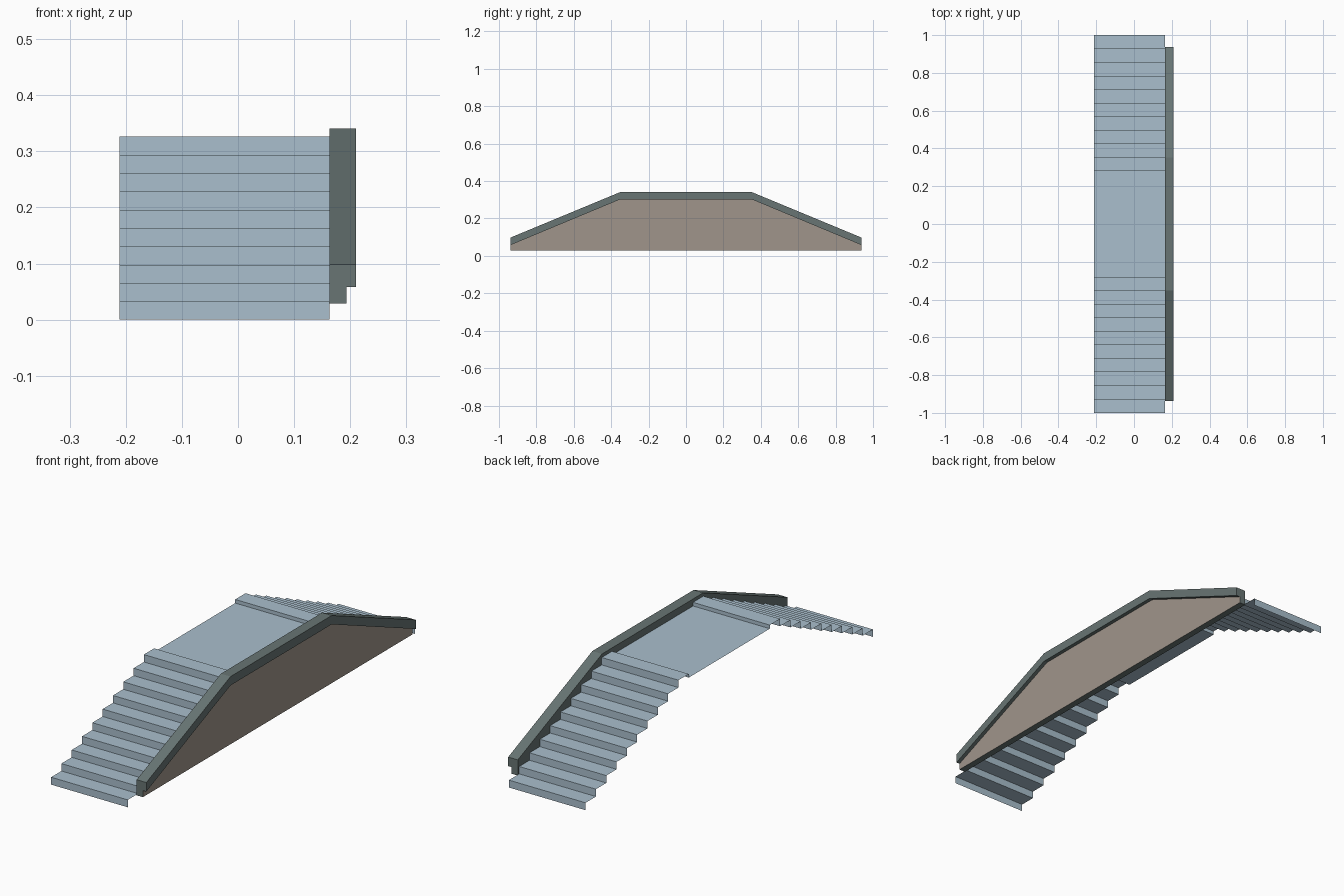
import bpy
import bmesh

cube = bpy.data.objects.get("Cube")
if cube:
    bpy.data.objects.remove(cube, do_unlink=True)


def make_material(name, rgb):
    mat = bpy.data.materials.new(name)
    mat.use_nodes = True
    color = (*rgb, 1)
    mat.diffuse_color = color
    mat.node_tree.nodes["Principled BSDF"].inputs["Base Color"].default_value = color
    return mat


def extrude_profile(name, profile, x0, x1, mats, closed=True):
    """Sweep a (y, z) profile along x; open profiles become thin sheets."""
    bm = bmesh.new()
    near = [bm.verts.new((x0, y, z)) for y, z in profile]
    far = [bm.verts.new((x1, y, z)) for y, z in profile]
    n = len(profile)
    for i in range(n if closed else n - 1):
        j = (i + 1) % n
        bm.faces.new((near[i], far[i], far[j], near[j]))
    if closed:
        bm.faces.new(near)
        bm.faces.new(far[::-1])
        bmesh.ops.recalc_face_normals(bm, faces=bm.faces)
    mesh = bpy.data.meshes.new(name)
    bm.to_mesh(mesh)
    bm.free()
    for mat in mats:
        mesh.materials.append(mat)
    obj = bpy.data.objects.new(name, mesh)
    bpy.context.collection.objects.link(obj)
    return obj


def mirrored(half):
    """Complete a front half profile with its back half."""
    return half + [(-y, z) for y, z in reversed(half)]


blue = make_material("pale blue steps", (0.40, 0.52, 0.61))
grey = make_material("grey green rail", (0.138, 0.178, 0.173))
brown = make_material("warm stone panel", (0.352, 0.302, 0.258))

LEFT, JOIN, PANEL, RIGHT = -0.211, 0.163, 0.193, 0.21
STEPS, RISE, TREAD, DECK = 10, 0.0326, 0.0718, 0.31

# Folded sheet of risers and treads, with a slightly sunken deck
half = [(-1, 0)]
for i in range(STEPS):
    z = (i + 1) * RISE
    half += [(-1 + i * TREAD, z), (-1 + (i + 1) * TREAD, z)]
half.append((half[-1][0], DECK))
extrude_profile("stairs_and_deck", mirrored(half), LEFT, JOIN, [blue], closed=False)

# Bent rail along the top of the side wall
END, BEND = 0.938, 0.352
top = mirrored([(-END, 0.098), (-BEND, 0.341)])
under = mirrored([(-END, 0.058), (-BEND, 0.302)])
extrude_profile("side_rail", top + under[::-1], JOIN, RIGHT, [grey])

# Side wall with a stone coloured outer face
wall = extrude_profile("side_wall", under + [(END, 0.029), (-END, 0.029)],
                       JOIN, PANEL, [grey, brown])
for face in wall.data.polygons:
    face.material_index = int(face.normal.x > 0.5)
